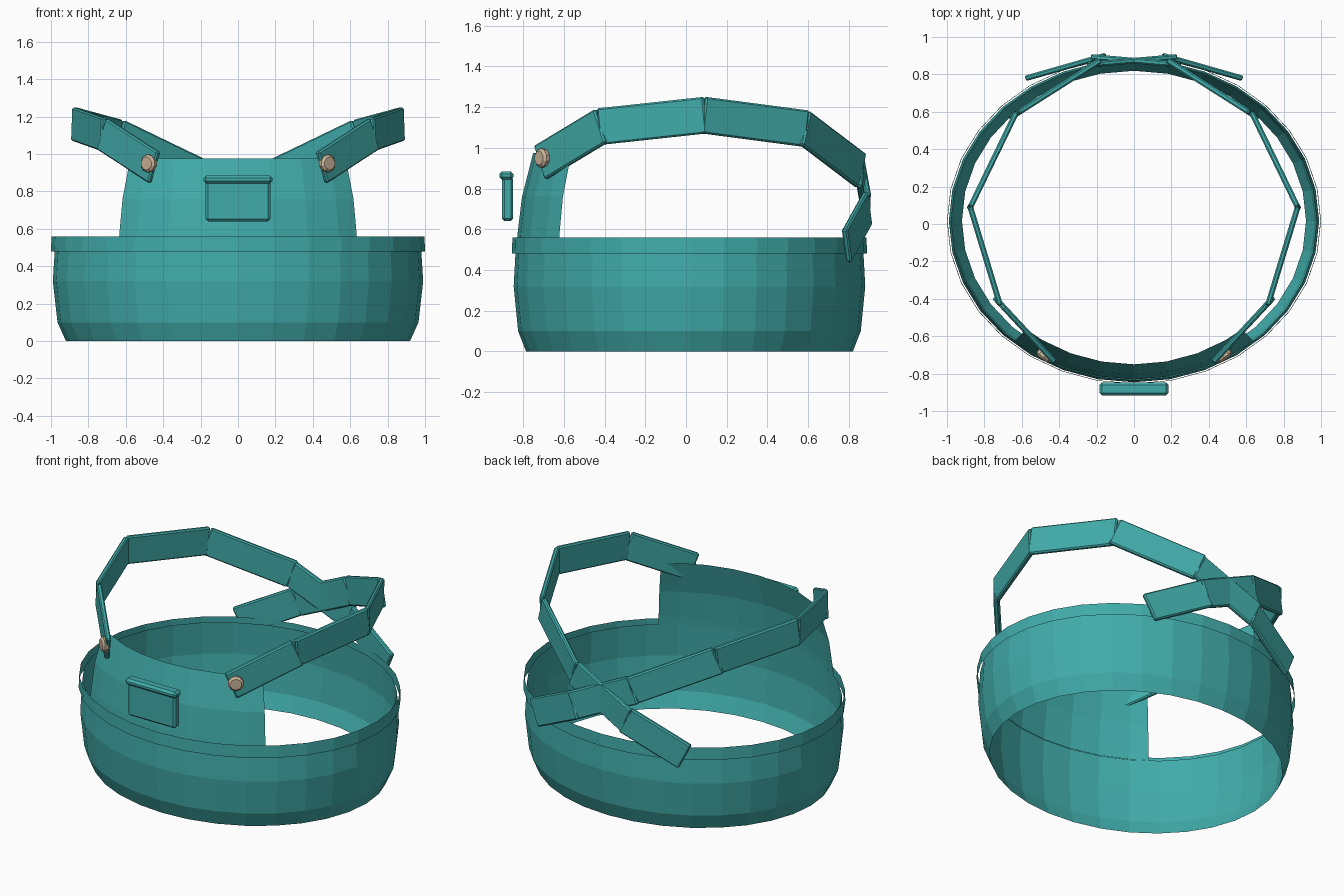
import bpy, bmesh, math
from mathutils import Vector, Matrix

if "Cube" in bpy.data.objects:
    bpy.data.objects.remove(bpy.data.objects["Cube"])

CY = 0.017          # centre of the body ellipse in y
RATIO = 0.872       # depth to width of the body ellipse


def material(name, rgb):
    m = bpy.data.materials.new(name)
    m.diffuse_color = (*rgb, 1)
    m.use_nodes = True
    m.node_tree.nodes["Principled BSDF"].inputs["Base Color"].default_value = m.diffuse_color
    return m


teal = material("teal cloth", (0.052, 0.41, 0.40))
tan = material("tan button", (0.60, 0.46, 0.32))


def finish(name, bm, mat):
    me = bpy.data.meshes.new(name)
    bm.to_mesh(me)
    bm.free()
    me.materials.append(mat)
    ob = bpy.data.objects.new(name, me)
    bpy.context.collection.objects.link(ob)
    return ob


def shell(name, profile, angles, closed):
    """Thin elliptical sheet: profile is (x radius, z), angles run from the front."""
    bm = bmesh.new()
    rows = [[bm.verts.new((r * math.sin(a), CY - r * RATIO * math.cos(a), z))
             for a in angles] for r, z in profile]
    n = len(angles)
    for lo, hi in zip(rows, rows[1:]):
        for i in range(n if closed else n - 1):
            j = (i + 1) % n
            bm.faces.new((lo[i], lo[j], hi[j], hi[i]))
    return finish(name, bm, teal)


def box(name, centre, size, axes=None, bevel=0.008):
    """Bevelled box; axes are the columns of its rotation."""
    bm = bmesh.new()
    bmesh.ops.create_cube(bm, size=1)
    bmesh.ops.scale(bm, vec=size, verts=bm.verts)
    bmesh.ops.bevel(bm, geom=bm.edges[:], offset=bevel, segments=1, affect='EDGES')
    rot = Matrix(axes).transposed().to_4x4() if axes else Matrix()
    bm.transform(Matrix.Translation(centre) @ rot)
    return finish(name, bm, teal)


# Rounded open body and waistband
ring = [i * math.tau / 32 for i in range(32)]
shell("body", [(0.92, 0), (0.965, 0.10), (0.99, 0.32), (0.977, 0.53)], ring, True)
shell("waistband", [(1.0, 0.48), (0.997, 0.56)], ring, True)

# Front bib, following the body curve
half = math.radians(40.9)
step = math.tau / 32
bib = [-half] + [i * step for i in range(-3, 4)] + [half]
shell("bib", [(0.973, 0.53), (0.968, 0.58), (0.943, 0.76), (0.88, 0.975)], bib, False)

# Chest pocket with flap
box("pocket", (0, -0.876, 0.75), (0.345, 0.055, 0.22), bevel=0.012)
box("pocket_flap", (0, -0.882, 0.864), (0.37, 0.07, 0.042), bevel=0.014)

# Straps that cross at the back, with a button at each front end
path = [(0.45, -0.71, 0.93), (0.72, -0.42, 1.105), (0.875, 0.09, 1.16),
        (0.635, 0.585, 1.095), (0.21, 0.855, 0.89), (-0.19, 0.89, 0.70),
        (-0.54, 0.79, 0.52)]
for side, label in ((1, "right"), (-1, "left")):
    pts = [Vector((side * x, y, z)) for x, y, z in path]
    for k, (a, b) in enumerate(zip(pts, pts[1:])):
        t = (b - a).normalized()
        n = t.cross(Vector((0, 0, 1))).normalized()
        w = n.cross(t)
        box(f"{label}_strap_{k + 1}", (a + b) / 2,
            ((b - a).length + 0.014, 0.03, 0.18), (t, n, w))
    bm = bmesh.new()
    bmesh.ops.create_cone(bm, cap_ends=True, segments=10, radius1=0.048,
                          radius2=0.048, depth=0.045)
    rims = [e for e in bm.edges if abs(e.verts[0].co.z - e.verts[1].co.z) < 1e-5]
    bmesh.ops.bevel(bm, geom=rims, offset=0.012, segments=1, affect='EDGES')
    axis = Vector((side * 0.6, -0.8, 0))
    bm.transform(Matrix.Translation((side * 0.477, -0.705, 0.95))
                 @ axis.to_track_quat('Z', 'Y').to_matrix().to_4x4())
    finish(f"{label}_button", bm, tan)
